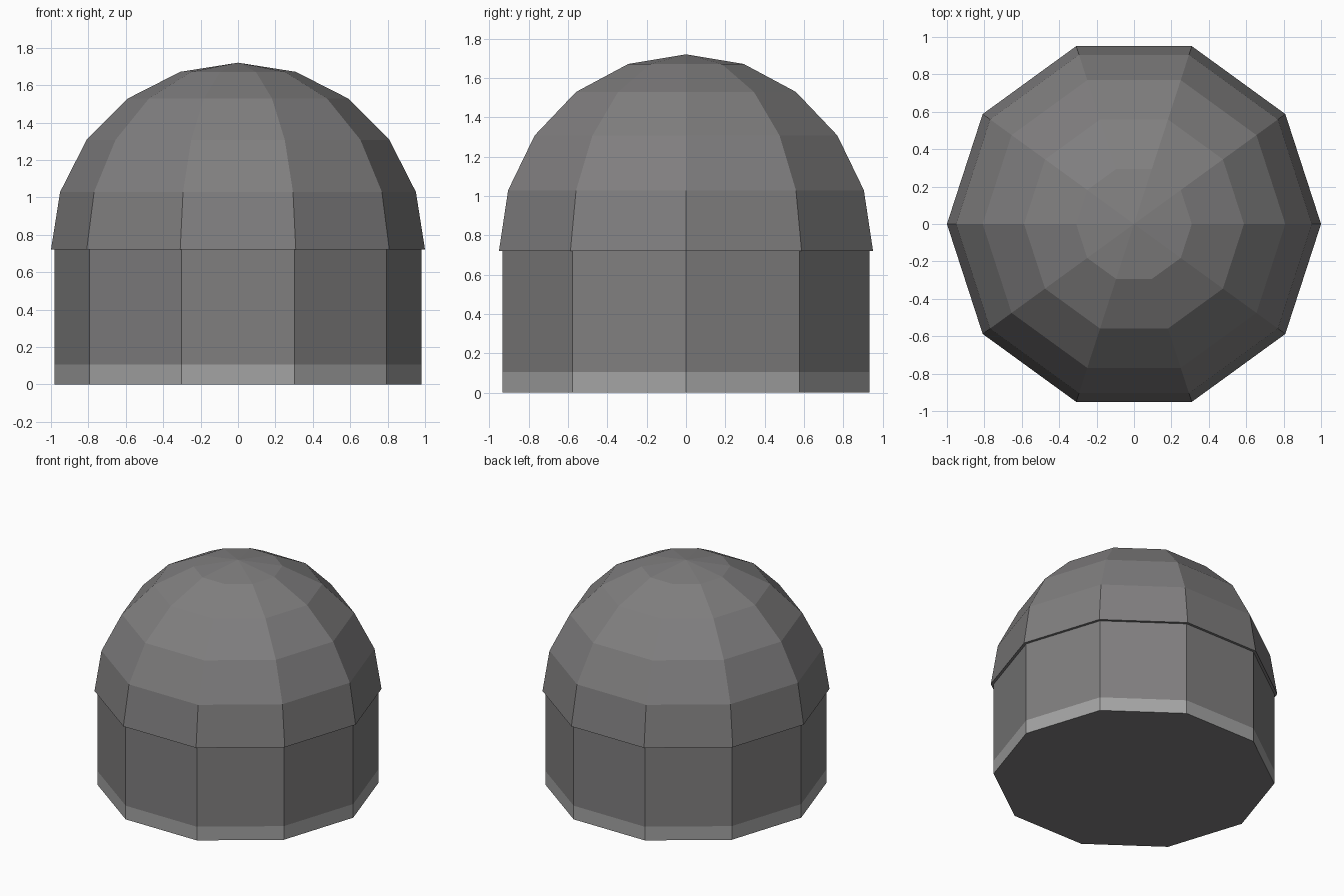
import bpy, bmesh
from math import sin, cos, pi, radians

SIDES = 10

cube = bpy.data.objects.get("Cube")
if cube:
    bpy.data.objects.remove(cube, do_unlink=True)


def make_material(name, rgb):
    mat = bpy.data.materials.new(name)
    mat.use_nodes = True
    color = (*rgb, 1.0)
    mat.diffuse_color = color
    mat.node_tree.nodes["Principled BSDF"].inputs["Base Color"].default_value = color
    mat.roughness = 0.8
    return mat


def lathe(name, profile, materials, top_point=None):
    """Turn (radius, z) rings into a closed faceted solid."""
    bm = bmesh.new()
    rings = [[bm.verts.new((r * cos(2 * pi * i / SIDES), r * sin(2 * pi * i / SIDES), z))
              for i in range(SIDES)] for r, z in profile]
    bm.faces.new(rings[0][::-1])
    for low, high in zip(rings, rings[1:]):
        for i in range(SIDES):
            j = (i + 1) % SIDES
            bm.faces.new((low[i], low[j], high[j], high[i]))
    if top_point is None:
        bm.faces.new(rings[-1])
    else:
        tip = bm.verts.new((0, 0, top_point))
        for i in range(SIDES):
            bm.faces.new((rings[-1][i], rings[-1][(i + 1) % SIDES], tip))
    bmesh.ops.recalc_face_normals(bm, faces=bm.faces[:])
    mesh = bpy.data.meshes.new(name)
    bm.to_mesh(mesh)
    bm.free()
    for mat in materials:
        mesh.materials.append(mat)
    obj = bpy.data.objects.new(name, mesh)
    bpy.context.collection.objects.link(obj)
    return obj


dark_grey = make_material("dark grey", (0.215, 0.21, 0.212))
light_grey = make_material("light grey", (0.37, 0.37, 0.37))

# Drum wall with a pale strip around its foot
wall_radius, band_top, wall_top = 0.98, 0.105, 0.72
wall = lathe("drum_wall", [(wall_radius, 0), (wall_radius, band_top), (wall_radius, wall_top)],
             [dark_grey, light_grey])
for face in wall.data.polygons:
    if abs(face.normal.z) < 0.5 and face.center.z < band_top:
        face.material_index = 1

# Half-sphere roof, slightly overhanging the wall
steps = [radians(18 * k) for k in range(5)]
lathe("dome_roof", [(cos(a), wall_top + sin(a)) for a in steps],
      [dark_grey], top_point=wall_top + 1)
